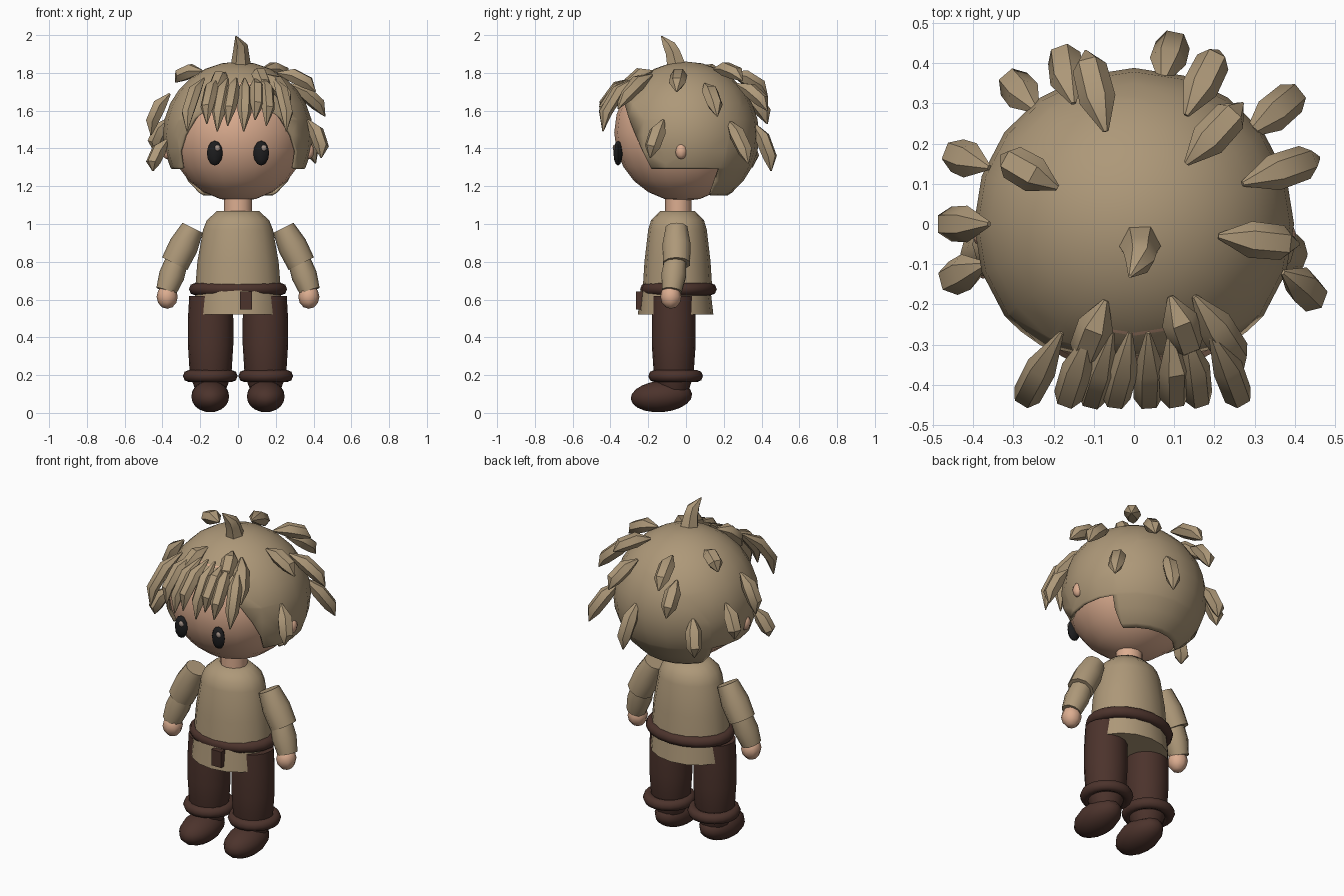
import bpy, bmesh, math
from mathutils import Vector, Matrix

if "Cube" in bpy.data.objects:
    bpy.data.objects.remove(bpy.data.objects["Cube"])


def material(name, r, g, b):
    m = bpy.data.materials.new(name)
    m.diffuse_color = (r, g, b, 1)
    m.use_nodes = True
    m.node_tree.nodes["Principled BSDF"].inputs["Base Color"].default_value = m.diffuse_color
    return m


TAN = material("tan", 0.42, 0.315, 0.19)
SKIN = material("skin", 0.72, 0.42, 0.28)
BROWN = material("dark_brown", 0.072, 0.033, 0.025)
BLACK = material("black", 0.012, 0.012, 0.013)
GLINT = material("eye_glint", 0.36, 0.28, 0.24)


def finish(bm, name, mat, angle=50):
    bmesh.ops.recalc_face_normals(bm, faces=bm.faces)
    me = bpy.data.meshes.new(name)
    bm.to_mesh(me)
    bm.free()
    me.materials.append(mat)
    ob = bpy.data.objects.new(name, me)
    bpy.context.collection.objects.link(ob)
    bpy.context.view_layer.objects.active = ob
    for o in bpy.context.selected_objects:
        o.select_set(False)
    ob.select_set(True)
    bpy.ops.object.shade_smooth_by_angle(angle=math.radians(angle))
    return ob


def ball(name, mat, loc, size, u=16, v=10, rot=0, angle=50):
    bm = bmesh.new()
    mtx = Matrix.Translation(loc) @ Matrix.Rotation(rot, 4, 'X') @ Matrix.Diagonal((*size, 1))
    bmesh.ops.create_uvsphere(bm, u_segments=u, v_segments=v, radius=1, matrix=mtx)
    return finish(bm, name, mat, angle)


def loft(name, mat, rings, n=16, cap=True, angle=50):
    """Skin a tube over rings of (centre, x axis, y axis)."""
    bm = bmesh.new()
    rows = []
    for c, ax, ay in rings:
        rows.append([bm.verts.new(c + ax * math.cos(2 * math.pi * i / n) + ay * math.sin(2 * math.pi * i / n))
                     for i in range(n)])
    for a, b in zip(rows, rows[1:]):
        for i in range(n):
            bm.faces.new((a[i], a[(i + 1) % n], b[(i + 1) % n], b[i]))
    if cap:
        bm.faces.new(rows[0][::-1])
        bm.faces.new(rows[-1])
    return finish(bm, name, mat, angle)


def upright(name, mat, cx, cy, profile, n=16):
    """Stack of horizontal ellipses given as (rx, ry, z)."""
    return loft(name, mat, [(Vector((cx, cy, z)), Vector((rx, 0, 0)), Vector((0, ry, 0)))
                            for rx, ry, z in profile], n)


def limb(name, mat, a, b, r0, rm, r1, n=10):
    """Tapered tube between two points."""
    a, b = Vector(a), Vector(b)
    d = (b - a).normalized()
    ay = Vector((0, 1, 0))
    ay = (ay - d * ay.dot(d)).normalized()
    ax = ay.cross(d)
    return loft(name, mat, [(a.lerp(b, t), ax * r, ay * r) for t, r in ((0, r0), (0.5, rm), (1, r1))], n)


def ring(name, mat, loc, rx, ry, minor):
    """Elliptical torus band."""
    bm = bmesh.new()
    n, m = 20, 8
    rows = []
    for i in range(n):
        a = 2 * math.pi * i / n
        row = []
        for j in range(m):
            b = 2 * math.pi * j / m
            k = minor * math.cos(b)
            row.append(bm.verts.new((loc[0] + (rx + k) * math.cos(a), loc[1] + (ry + k) * math.sin(a),
                                     loc[2] + minor * math.sin(b))))
        rows.append(row)
    for i in range(n):
        for j in range(m):
            a, b = rows[i], rows[(i + 1) % n]
            bm.faces.new((a[j], b[j], b[(j + 1) % m], a[(j + 1) % m]))
    return finish(bm, name, mat, 60)


HEAD = Vector((0, 0, 1.47))


def lock(name, base, tip, w=0.042, bulge=0.045):
    """Leaf-shaped tuft following a bent path outward from the scalp."""
    p0, p2 = Vector(base), Vector(tip)
    mid = (p0 + p2) / 2
    p1 = mid + (mid - HEAD).normalized() * bulge
    rings = []
    for t, k in ((0, 0.15), (0.3, 0.95), (0.7, 0.9), (1, 0.08)):
        c = p0 * (1 - t) ** 2 + p1 * 2 * t * (1 - t) + p2 * t * t
        d = ((p1 - p0) * (1 - t) + (p2 - p1) * t).normalized()
        side = d.cross((mid - HEAD).normalized()).normalized()
        rings.append((c, side * w * k, side.cross(d) * w * k * 0.9))
    return loft(name, TAN, rings, 6, angle=40)


# Head and hair cap with an open face
ball("head", SKIN, (0, -0.02, 1.485), (0.365, 0.36, 0.365), 20, 12)

bm = bmesh.new()
bmesh.ops.create_uvsphere(bm, u_segments=20, v_segments=14, radius=1,
                          matrix=Matrix.Translation(HEAD) @ Matrix.Diagonal((0.398, 0.388, 0.39, 1)))
jaw = (Vector((0, 0, 1.29)), Vector((0, 0, 1)))
nape = (Vector((0, 0.18, 1.3)), Vector((0, 1, -0.35)).normalized())
neckline = (Vector((0, 0, 1.15)), Vector((0, 0, 1)))
brow = []
for s in (1, -1):
    a, b, c = Vector((0, -0.33, 1.68)), Vector((s * 0.24, -0.285, 1.52)), Vector((s * 0.325, -0.2, 1.32))
    no = (b - a).cross(c - a).normalized()
    brow.append((a, no if no.y > 0 else -no))
center = (Vector((0, 0, 0)), Vector((1, 0, 0)))
for co, no in (jaw, nape, neckline, center, *brow):
    bmesh.ops.bisect_plane(bm, geom=bm.verts[:] + bm.edges[:] + bm.faces[:], plane_co=co, plane_no=no, dist=1e-5)


def outside(p, plane):
    return (p - plane[0]).dot(plane[1]) < 0


doomed = []
for f in bm.faces:
    p = f.calc_center_median()
    face_open = outside(p, brow[0 if p.x > 0 else 1])
    if face_open or outside(p, neckline) or (outside(p, jaw) and outside(p, nape)):
        doomed.append(f)
bmesh.ops.delete(bm, geom=doomed, context='FACES')
hair = finish(bm, "hair_cap", TAN)
sol = hair.modifiers.new("thickness", 'SOLIDIFY')
sol.thickness = 0.015
sol.offset = -1

# Fringe
for i, (bx, tx, tz) in enumerate(((-0.18, -0.27, 1.49), (-0.11, -0.165, 1.53), (-0.055, -0.11, 1.49),
                                  (-0.01, -0.055, 1.52), (0.035, 0.03, 1.49), (0.09, 0.09, 1.55),
                                  (0.13, 0.15, 1.52), (0.19, 0.255, 1.49))):
    lock(f"fringe_{i}", (bx, -0.27, 1.77), (tx, -0.44, tz), 0.041, 0.11)

# Tufts around the scalp
TUFTS = (
    ((-0.07, -0.19, 1.80), (-0.13, -0.34, 1.66)),
    ((0.09, -0.18, 1.81), (0.14, -0.32, 1.69)),
    ((0.15, -0.18, 1.79), (0.27, -0.36, 1.61)),
    ((0.21, -0.03, 1.80), (0.41, -0.05, 1.70)),
    ((0.27, 0.10, 1.74), (0.46, 0.165, 1.57)),
    ((0.13, 0.15, 1.82), (0.27, 0.30, 1.76)),
    ((0.28, 0.22, 1.55), (0.41, 0.33, 1.32)),
    ((0.37, -0.12, 1.55), (0.44, -0.19, 1.35)),
    ((0.07, 0.35, 1.54), (0.10, 0.45, 1.28)),
    ((0.13, 0.27, 1.74), (0.21, 0.43, 1.60)),
    ((-0.07, 0.23, 1.80), (-0.12, 0.43, 1.68)),
    ((-0.15, 0.30, 1.70), (-0.17, 0.43, 1.53)),
    ((-0.24, 0.28, 1.50), (-0.30, 0.35, 1.30)),
    ((-0.36, 0.14, 1.56), (-0.44, 0.17, 1.38)),
    ((-0.19, 0.09, 1.81), (-0.33, 0.17, 1.75)),
    ((-0.36, 0.00, 1.69), (-0.46, 0.00, 1.47)),
    ((-0.37, -0.10, 1.45), (-0.45, -0.14, 1.28)),
)
for i, (b, t) in enumerate(TUFTS):
    lock(f"tuft_{i}", b, t, 0.048, 0.06)

# Crown tuft
X = Vector((1, 0, 0))
loft("crown_tuft", TAN, [(Vector((0.015, y, z)), X * r, Vector((0, r, 0.3 * r))) for y, z, r in
                         ((-0.05, 1.83, 0.055), (-0.07, 1.91, 0.042), (-0.09, 1.95, 0.036))]
     + [(Vector((-0.01, -0.13, 1.995)), X * 0.004, Vector((0, 0.004, 0.001)))], 6, angle=40)

# Torso, neck, tunic hem and belt
upright("neck", SKIN, 0, -0.04, ((0.075, 0.07, 1.04), (0.075, 0.07, 1.16)), 12)
upright("tunic", TAN, 0, -0.045, ((0.11, 0.09, 1.07), (0.165, 0.14, 1.02), (0.185, 0.155, 0.97),
                                  (0.215, 0.175, 0.8), (0.228, 0.185, 0.64)))
upright("tunic_hem", TAN, 0, -0.055, ((0.225, 0.185, 0.65), (0.235, 0.2, 0.52)))
ring("belt", BROWN, (0, -0.04, 0.655), 0.227, 0.17, 0.033)
bm = bmesh.new()
bmesh.ops.create_cube(bm, size=1, matrix=Matrix.Translation((0.042, -0.245, 0.595)) @ Matrix.Diagonal((0.065, 0.04, 0.095, 1)))
finish(bm, "belt_tab", BROWN, 30)

for s, side in ((-1, "left"), (1, "right")):
    # Eye, glint and ear
    ball(f"eye_{side}", BLACK, (s * 0.123, -0.36, 1.375), (0.042, 0.024, 0.066), 8, 6)
    ball(f"eye_glint_{side}", GLINT, (s * 0.123 + 0.014, -0.38, 1.403), (0.015, 0.008, 0.017), 8, 6)
    ball(f"ear_{side}", SKIN, (s * 0.375, -0.025, 1.385), (0.028, 0.032, 0.042), 8, 6)
    # Arm
    limb(f"upper_arm_{side}", TAN, (s * 0.24, -0.05, 0.98), (s * 0.335, -0.05, 0.79), 0.06, 0.078, 0.075)
    limb(f"forearm_{side}", TAN, (s * 0.322, -0.055, 0.81), (s * 0.38, -0.075, 0.645), 0.06, 0.068, 0.055)
    ball(f"hand_{side}", SKIN, (s * 0.375, -0.08, 0.615), (0.056, 0.056, 0.064), 8, 6)
    # Leg, cuff and shoe
    upright(f"leg_{side}", BROWN, s * 0.145, -0.065, ((0.08, 0.08, 0.12), (0.11, 0.105, 0.2), (0.12, 0.116, 0.36),
                                                      (0.12, 0.116, 0.5), (0.113, 0.112, 0.62)))
    ring(f"cuff_{side}", BROWN, (s * 0.147, -0.055, 0.195), 0.113, 0.113, 0.032)
    ball(f"shoe_{side}", BROWN, (s * 0.147, -0.13, 0.087), (0.102, 0.163, 0.083), 14, 10, 0.08)
